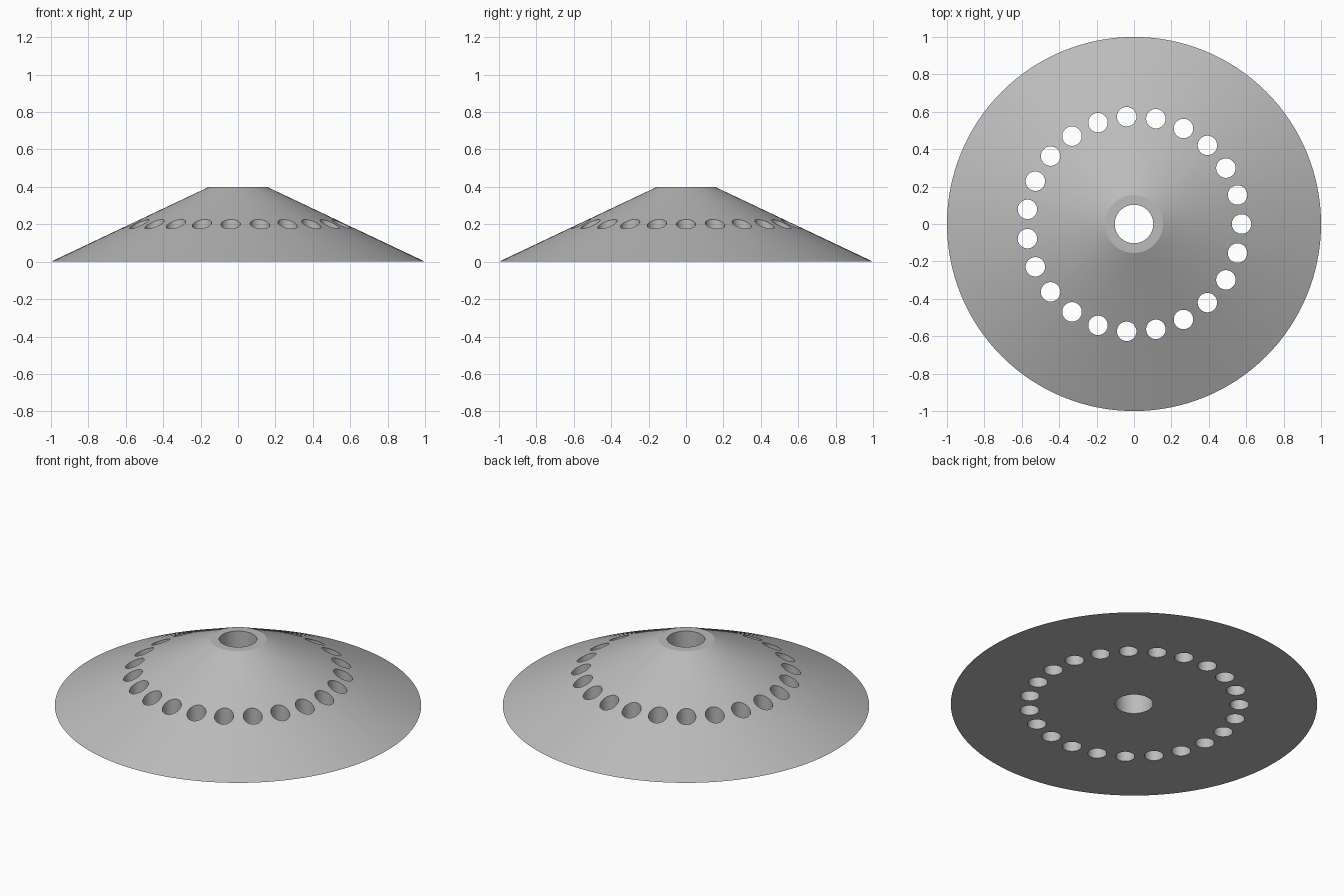
import bpy, bmesh, math
from mathutils import Matrix

cube = bpy.data.objects.get("Cube")
if cube:
    bpy.data.objects.remove(cube, do_unlink=True)

HOLES = 23
HEIGHT = 0.40

grey = bpy.data.materials.new("plain grey")
grey.use_nodes = True
colour = (0.5, 0.5, 0.5, 1)
grey.diffuse_color = colour
grey.node_tree.nodes["Principled BSDF"].inputs["Base Color"].default_value = colour


def add_object(name, bm):
    mesh = bpy.data.meshes.new(name)
    bm.to_mesh(mesh)
    bm.free()
    obj = bpy.data.objects.new(name, mesh)
    bpy.context.collection.objects.link(obj)
    mesh.materials.append(grey)
    return obj


def add_cylinder(bm, x, y, radius, segments):
    bmesh.ops.create_cone(bm, cap_ends=True, segments=segments,
                          radius1=radius, radius2=radius, depth=1.0,
                          matrix=Matrix.Translation((x, y, HEIGHT / 2)))


# Solid truncated cone with a flat base
bm = bmesh.new()
bmesh.ops.create_cone(bm, cap_ends=True, segments=128, radius1=1.0, radius2=0.155,
                      depth=HEIGHT, matrix=Matrix.Translation((0, 0, HEIGHT / 2)))
body = add_object("perforated_cone", bm)

# Vertical drills: one in the centre and a ring around it
bm = bmesh.new()
add_cylinder(bm, 0, 0, 0.103, 64)
for i in range(HOLES):
    a = 2 * math.pi * i / HOLES
    add_cylinder(bm, 0.575 * math.cos(a), 0.575 * math.sin(a), 0.052, 40)
drills = add_object("hole_cutter", bm)
drills.hide_render = True

# Drill the holes, then drop the cutter
bpy.ops.object.select_all(action='DESELECT')
body.select_set(True)
bpy.context.view_layer.objects.active = body
cut = body.modifiers.new("holes", 'BOOLEAN')
cut.operation = 'DIFFERENCE'
cut.solver = 'EXACT'
cut.object = drills
bpy.ops.object.modifier_apply(modifier=cut.name)
bpy.data.objects.remove(drills, do_unlink=True)

# Smooth the round walls, keep the rims crisp
bpy.ops.object.shade_smooth_by_angle(angle=math.radians(20))
